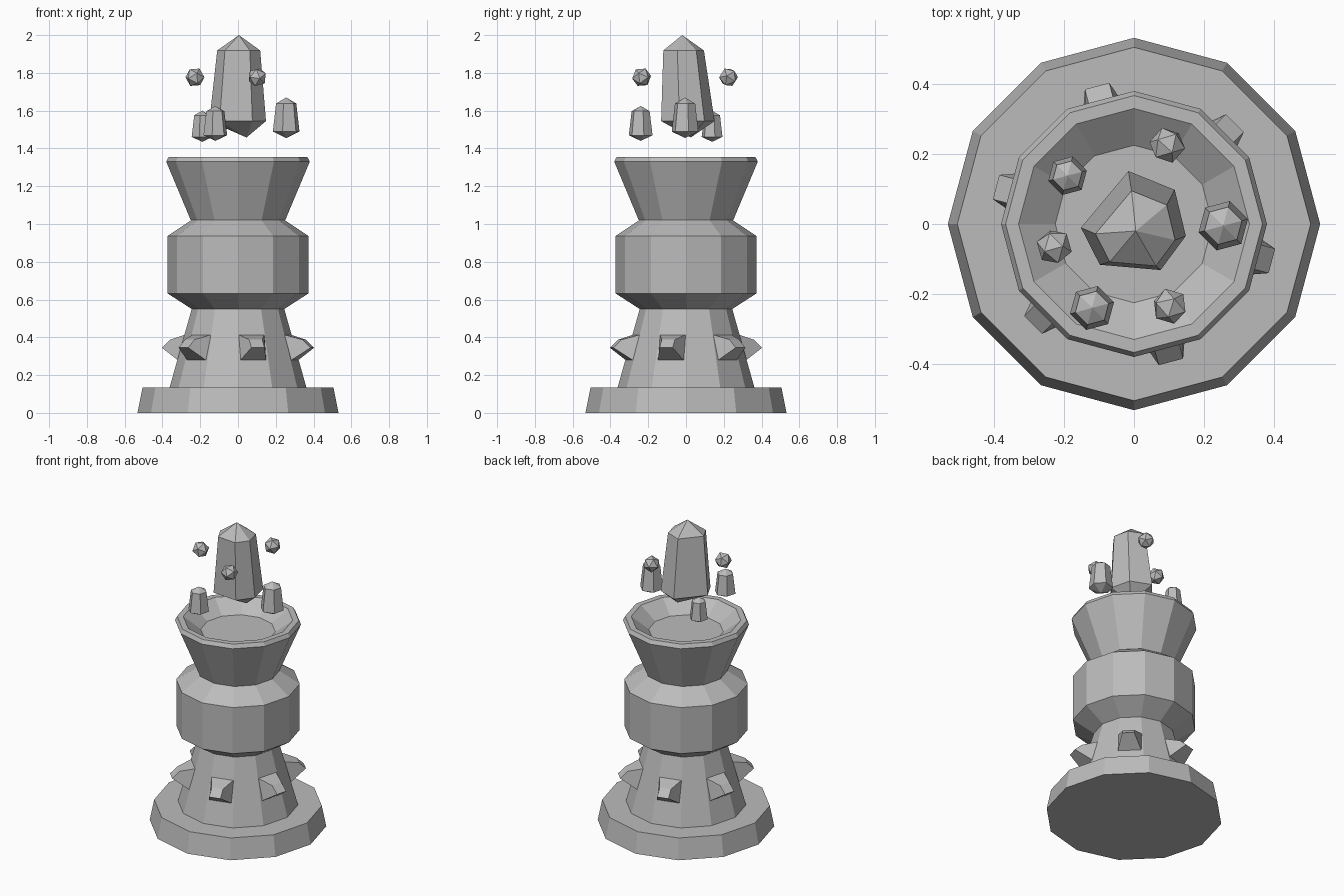
import bpy, bmesh, math
from mathutils import Vector

cube = bpy.data.objects.get("Cube")
if cube:
    bpy.data.objects.remove(cube, do_unlink=True)

stone = bpy.data.materials.new("grey stone")
stone.use_nodes = True
GREY = (0.5, 0.5, 0.5, 1)
stone.diffuse_color = GREY
stone.node_tree.nodes["Principled BSDF"].inputs["Base Color"].default_value = GREY


def finish(name, bm):
    bmesh.ops.recalc_face_normals(bm, faces=bm.faces)
    mesh = bpy.data.meshes.new(name)
    bm.to_mesh(mesh)
    bm.free()
    mesh.materials.append(stone)
    obj = bpy.data.objects.new(name, mesh)
    bpy.context.collection.objects.link(obj)
    return obj


def polar(r, degrees, z, centre=(0, 0)):
    a = math.radians(degrees)
    return Vector((centre[0] + r * math.cos(a), centre[1] + r * math.sin(a), z))


def bridge(bm, rings):
    for low, high in zip(rings, rings[1:]):
        n = len(low)
        for i in range(n):
            j = (i + 1) % n
            bm.faces.new((low[i], low[j], high[j], high[i]))


def turned(name, profile, sides=12):
    """Faceted turned solid from (radius, height) pairs, capped at both ends."""
    bm = bmesh.new()
    rings = [[bm.verts.new(polar(r, 360 * i / sides, z)) for i in range(sides)]
             for r, z in profile]
    bridge(bm, rings)
    bm.faces.new(rings[0])
    bm.faces.new(rings[-1])
    return finish(name, bm)


def crystal(name, centre, radius, bottom, top, angles, lean=(0, 0), tip=(0, 0)):
    """Tapered prism with a point at each end."""
    bm = bmesh.new()
    h = top - bottom
    x, y = centre
    upper = (x + lean[0], y + lean[1])
    low = [bm.verts.new(polar(radius, a, bottom + 0.16 * h, centre)) for a in angles]
    high = [bm.verts.new(polar(radius * 0.76, a, top - 0.15 * h, upper)) for a in angles]
    bridge(bm, [low, high])
    foot = bm.verts.new((x + tip[0], y + tip[1], bottom))
    peak = bm.verts.new((*upper, top))
    n = len(angles)
    for i in range(n):
        j = (i + 1) % n
        bm.faces.new((low[j], low[i], foot))
        bm.faces.new((high[i], high[j], peak))
    return finish(name, bm)


# Stacked pedestal
turned("base", [(0.532, 0), (0.505, 0.135)])
turned("column", [(0.362, 0.135), (0.245, 0.55)])
turned("drum", [(0.245, 0.55), (0.372, 0.632), (0.372, 0.937), (0.245, 1.022)])
turned("bowl", [(0.25, 1.02), (0.38, 1.33), (0.367, 1.355),
                (0.33, 1.355), (0.225, 1.275)])

# Blunt studs around the column: (distance out, height, half width)
INNER = [(0.25, 0.42, 0.078), (0.29, 0.265, 0.078)]
OUTER = [(0.362, 0.388, 0.036), (0.408, 0.345, 0.036)]
for k in range(6):
    a = math.radians(60 * k - 15)
    out = Vector((math.cos(a), math.sin(a), 0))
    side = Vector((-out.y, out.x, 0))
    bm = bmesh.new()
    loops = []
    for (r1, z1, w1), (r2, z2, w2) in (INNER, OUTER):
        corners = [(r1, z1, -w1), (r1, z1, w1), (r2, z2, w2), (r2, z2, -w2)]
        loops.append([bm.verts.new(out * r + side * w + Vector((0, 0, z)))
                      for r, z, w in corners])
    bridge(bm, loops)
    bm.faces.new(loops[0])
    bm.faces.new(loops[1])
    finish(f"column_stud_{k + 1}", bm)

# Floating crystals
crystal("main_crystal", (0, 0), 0.152, 1.458, 2.0,
        [-60, -13, 40, 96, 184, 230], (0.005, -0.02), (0.045, 0.025))
hexagon = [60 * i + 15 for i in range(6)]
for name, centre, r, z0, z1 in [("left_crystal", (0.255, -0.005), 0.073, 1.455, 1.67),
                                ("front_crystal", (-0.12, -0.24), 0.065, 1.44, 1.625),
                                ("back_crystal", (-0.19, 0.138), 0.057, 1.435, 1.6)]:
    crystal(name, centre, r, z0, z1, hexagon)

# Floating pebbles
for k, (x, y) in enumerate([(0.095, 0.225), (-0.228, -0.065), (0.102, -0.235)]):
    bm = bmesh.new()
    bmesh.ops.create_icosphere(bm, subdivisions=1, radius=0.052)
    pebble = finish(f"pebble_{k + 1}", bm)
    pebble.location = (x, y, 1.777)
    pebble.rotation_euler = (0.4, 0.3, k)
